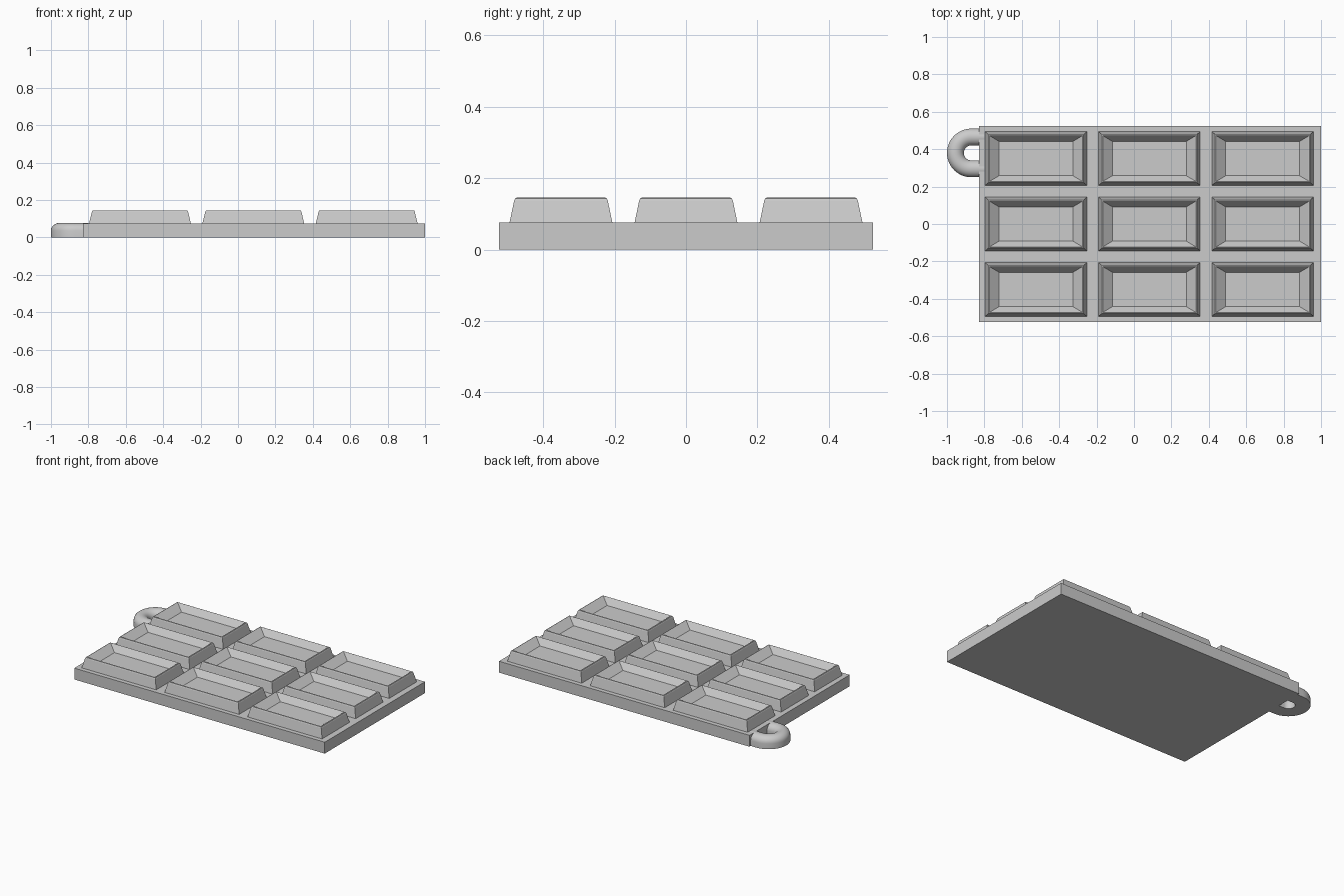
import bpy, bmesh
from math import sin, cos, pi

old = bpy.data.objects.get("Cube")
if old:
    bpy.data.objects.remove(old, do_unlink=True)

grey = bpy.data.materials.new("plain grey")
grey.use_nodes = True
colour = (0.6, 0.6, 0.6, 1)
grey.diffuse_color = colour
grey.node_tree.nodes["Principled BSDF"].inputs["Base Color"].default_value = colour

SLAB_TOP = 0.075


def loft(name, rings, closed=False):
    """Skin a list of matching loops, capping both ends unless the loft is closed."""
    bm = bmesh.new()
    loops = [[bm.verts.new(p) for p in ring] for ring in rings]
    n = len(loops[0])
    for a, b in zip(loops, loops[1:]):
        for i in range(n):
            j = (i + 1) % n
            bm.faces.new((a[i], a[j], b[j], b[i]))
    bm.faces.new(loops[0][::-1])
    bm.faces.new(loops[-1])
    bmesh.ops.recalc_face_normals(bm, faces=bm.faces)
    mesh = bpy.data.meshes.new(name)
    bm.to_mesh(mesh)
    bm.free()
    mesh.materials.append(grey)
    obj = bpy.data.objects.new(name, mesh)
    bpy.context.collection.objects.link(obj)
    return obj


def rectangle(cx, cy, hx, hy, z):
    return [(cx + sx * hx, cy + sy * hy, z)
            for sx, sy in ((-1, -1), (1, -1), (1, 1), (-1, 1))]


# Base slab
loft("base_slab", [rectangle(0.085, 0, 0.915, 0.523, z) for z in (0, SLAB_TOP)])

# Segments: sloped outside, softened rim, sunken top (x inset, y inset, z)
PROFILE = ((0, 0, SLAB_TOP - 0.005), (0.001, 0.001, SLAB_TOP),
           (0.016, 0.014, 0.137), (0.019, 0.017, 0.143), (0.024, 0.021, 0.145),
           (0.028, 0.025, 0.143), (0.075, 0.053, 0.105))
for row in range(3):
    for col in range(3):
        cx, cy = -0.524 + 0.606 * col, 0.35 * (row - 1)
        loft(f"segment_{row + 1}_{col + 1}",
             [rectangle(cx, cy, 0.273 - ix, 0.145 - iy, z) for ix, iy, z in PROFILE])

# Hanging loop: flat-bottomed arched section swept along a U
CX, CY, R, HALF = -0.87, 0.38, 0.085, 0.045
section = [(-HALF, 0), (HALF, 0)]
section += [(HALF * cos(pi * i / 12), 0.036 + 0.041 * sin(pi * i / 12)) for i in range(13)]


def section_at(x, angle):
    return [(x + (R + u) * cos(angle), CY + (R + u) * sin(angle), z) for u, z in section]


END = -0.8
path = [(END, pi / 2)]
path += [(CX, pi / 2 + pi * i / 24) for i in range(25)]
path += [(END, 3 * pi / 2)]
ring = loft("hanging_loop", [section_at(x, a) for x, a in path])
bpy.ops.object.select_all(action="DESELECT")
ring.select_set(True)
bpy.context.view_layer.objects.active = ring
bpy.ops.object.shade_smooth_by_angle(angle=pi / 6)
